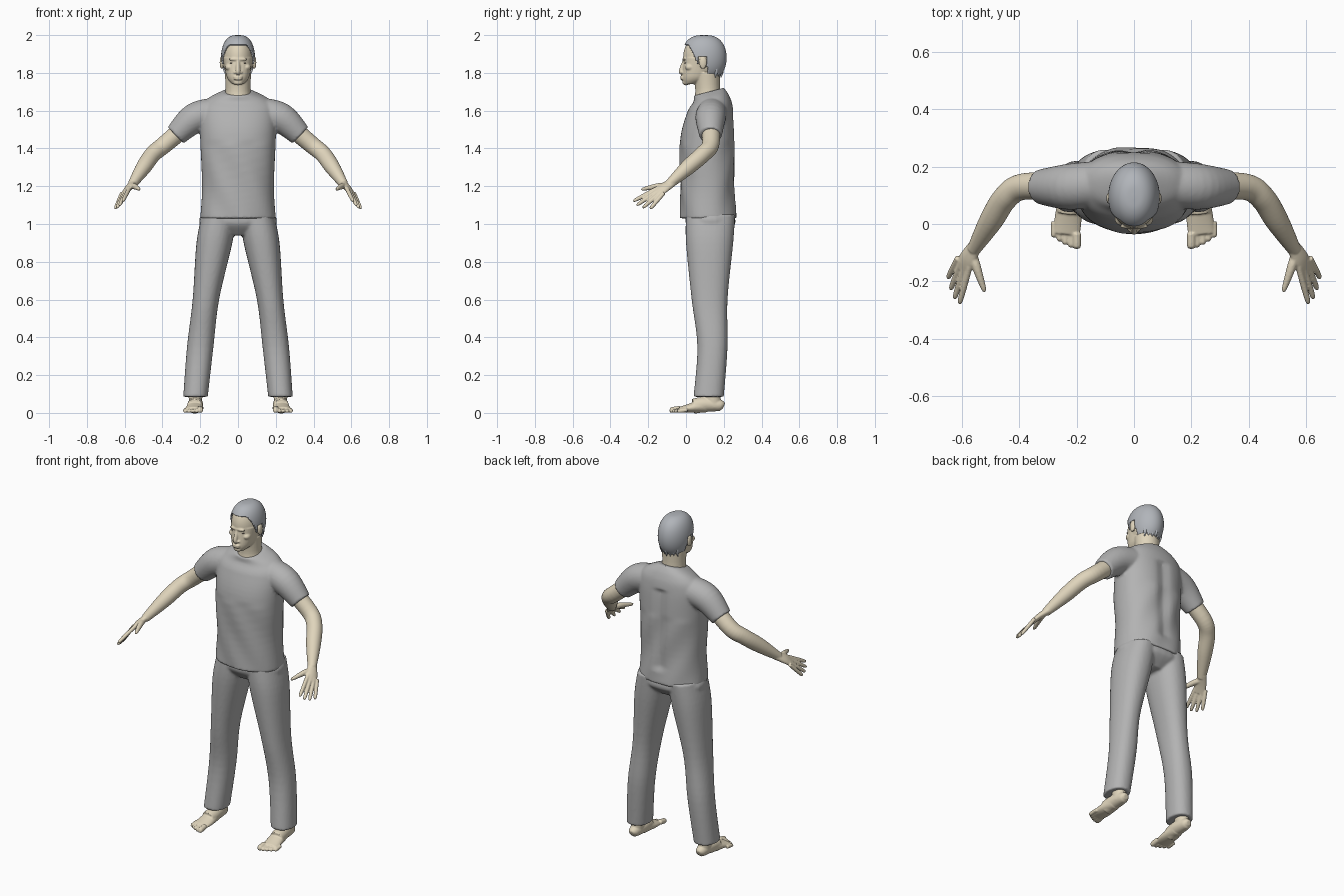
import bpy, bmesh, math
from mathutils import Vector, Matrix

cube = bpy.data.objects.get("Cube")
if cube:
    bpy.data.objects.remove(cube, do_unlink=True)


def material(name, color):
    mat = bpy.data.materials.new(name)
    mat.use_nodes = True
    mat.diffuse_color = (*color, 1)
    mat.node_tree.nodes["Principled BSDF"].inputs["Base Color"].default_value = (*color, 1)
    return mat


skin = material("pale skin", (.74, .66, .5))
cloth = material("grey cloth", (.45, .45, .45))
hair_grey = material("ash hair", (.44, .46, .49))
dark = material("dark eye", (.1, .08, .07))


def smooth_path(points, steps):
    """Catmull-Rom through tuples of position and radii."""
    path = []
    last = len(points) - 1
    for i in range(last):
        before, start = points[max(i - 1, 0)], points[i]
        end, after = points[i + 1], points[min(i + 2, last)]
        for j in range(steps):
            t = j / steps
            path.append([b + t / 2 * ((c - a) + t * (2 * a - 5 * b + 4 * c - d)
                                      + t * t * (3 * b - a - 3 * c + d))
                         for a, b, c, d in zip(before, start, end, after)])
    path.append(list(points[last]))
    return path


def signed_power(value, exponent):
    return math.copysign(abs(value) ** exponent, value)


def tube(bm, points, side=(1, 0, 0), upright=False, square=1, mirror=1, segments=32, steps=6):
    """Closed loft of rings: x, y, z, radius along side and, if not round, the other radius."""
    path = smooth_path(points, steps)
    rings = []
    for i, (x, y, z, *radii) in enumerate(path):
        previous, following = path[max(i - 1, 0)], path[min(i + 1, len(path) - 1)]
        along = Vector(following[:3]) - Vector(previous[:3])
        along = Vector((0, 0, 1)) if upright else along.normalized()
        u = Vector(side)
        u = (u - along * u.dot(along)).normalized()
        v = along.cross(u)
        ring = []
        for k in range(segments):
            angle = math.tau * k / segments
            co = (Vector((x, y, z))
                  + u * radii[0] * signed_power(math.cos(angle), square)
                  + v * radii[-1] * signed_power(math.sin(angle), square))
            ring.append(bm.verts.new((co.x * mirror, co.y, co.z)))
        rings.append(ring)
    for lower, upper in zip(rings, rings[1:]):
        for k in range(segments):
            bm.faces.new((lower[k - 1], lower[k], upper[k], upper[k - 1]))
    bm.faces.new(rings[0])
    bm.faces.new(rings[-1])


def section(z, left, right, front, back):
    """Upright ring from its bounds."""
    return ((left + right) / 2, (front + back) / 2, z, (right - left) / 2, (back - front) / 2)


def centred(z, half_width, front, back):
    return section(z, -half_width, half_width, front, back)


def ball(bm, centre, radii):
    bmesh.ops.create_uvsphere(bm, u_segments=20, v_segments=12, radius=1,
                              matrix=Matrix.Translation(centre) @ Matrix.Diagonal((*radii, 1)))


def finish(bm, name, mat, voxel=None):
    """Make the object; with a voxel size, melt its parts into one surface."""
    bmesh.ops.recalc_face_normals(bm, faces=bm.faces)
    for face in bm.faces:
        face.smooth = True
    mesh = bpy.data.meshes.new(name)
    bm.to_mesh(mesh)
    bm.free()
    mesh.materials.append(mat)
    obj = bpy.data.objects.new(name, mesh)
    bpy.context.collection.objects.link(obj)
    if voxel:
        remesh = obj.modifiers.new("blend", 'REMESH')
        remesh.mode = 'VOXEL'
        remesh.voxel_size = voxel
        remesh.use_smooth_shade = True
        soften = obj.modifiers.new("soften", 'SMOOTH')
        soften.iterations = 3
    return obj


FINE, COARSE = .004, .008
SIDES = {"left": 1, "right": -1}

# Shirt torso: collar slopes to the front, the spine is hollow, the cloth ripples
bm = bmesh.new()
tube(bm, [centred(*ring) for ring in (
    (1.03, .2, -.03, .27), (1.2, .19, -.03, .26), (1.45, .2, -.03, .26),
    (1.6, .2, .01, .25), (1.66, .16, .04, .23), (1.7, .08, .04, .2))],
    upright=True, square=.9, segments=64)
for vert in bm.verts:
    x, y, z = vert.co
    if z > 1.6:
        vert.co.z += (z - 1.6) * 2.6 * (y - .12)
    elif z > 1.1 and y > .15:
        vert.co.y -= .014 * math.exp(-(x / .035) ** 2)
    if z < 1.45:
        vert.co.y += .003 * math.sin(35 * x + 22 * z)
# Sleeves
for mirror in SIDES.values():
    tube(bm, [(.12, .14, 1.59, .08), (.23, .13, 1.56, .08), (.33, .13, 1.47, .06)],
         mirror=mirror)
finish(bm, "shirt", cloth, COARSE)

# Trousers: pelvis and two legs
bm = bmesh.new()
tube(bm, [centred(*ring) for ring in (
    (1.06, .19, 0, .25), (1, .2, 0, .26), (.94, .08, .05, .2))], upright=True, square=.9)
for mirror in SIDES.values():
    tube(bm, [section(*ring) for ring in (
        (1.05, .01, .19, 0, .26), (.9, .03, .22, 0, .25), (.6, .1, .24, .03, .22),
        (.35, .13, .27, .06, .22), (.085, .16, .29, .04, .2))],
        upright=True, square=.9, mirror=mirror)
finish(bm, "trousers", cloth, COARSE)


def skull(bm, pad, segments):
    """Full, slightly squared egg."""
    rings = []
    for i in range(-9, 10):
        angle = math.pi / 2 * i / 9.1
        girth = math.cos(angle) ** .7
        rings.append((0, .095, 1.88 + (.11 + pad) * math.sin(angle),
                      (.08 + pad) * girth, (.11 + pad) * girth))
    tube(bm, rings, upright=True, segments=segments)


# Head, face and neck
bm = bmesh.new()
skull(bm, 0, 48)
tube(bm, [centred(*ring) for ring in (
    (1.74, .03, -.01, .05), (1.78, .06, -.02, .13), (1.88, .08, -.01, .18))],
    upright=True, square=.9)
tube(bm, [(0, .12, 1.63, .085), (0, .115, 1.7, .066, .075)[:4], (0, .11, 1.8, .07)],
     upright=True)
ball(bm, (0, 0, 1.75), (.026, .02, .016))  # chin
tube(bm, [(0, -.008, 1.87, .008), (0, -.026, 1.81, .012), (0, -.02, 1.796, .008)])  # nose
for lip_height in (1.768, 1.779):
    ball(bm, (0, -.02, lip_height), (.024, .011, .006))
ball(bm, (0, -.008, 1.872), (.05, .011, .009))  # brow
for mirror in SIDES.values():
    ball(bm, (mirror * .016, -.016, 1.802), (.008, .01, .007))  # nostril
    ball(bm, (mirror * .046, .02, 1.83), (.022, .026, .018))  # cheek
    ball(bm, (mirror * .087, .09, 1.855), (.01, .02, .035))  # ear
finish(bm, "head_and_neck", skin, FINE)


def is_bare(point):
    """True on the face, around the ears and under the nape."""
    around_ear = abs(point.y - .09) < .022 and point.z < 1.885
    hairline = 1.945 - 2.2 * max(point.y - .02, 0)
    return around_ear or point.z < max(hairline, 1.785)


# Hair cap cut along a sloping hairline
bm = bmesh.new()
skull(bm, .002, 96)
bmesh.ops.recalc_face_normals(bm, faces=bm.faces)
bare = [face for face in bm.faces if is_bare(face.calc_center_median())]
bmesh.ops.delete(bm, geom=bare, context='FACES')
hair = finish(bm, "hair", hair_grey)
thickness = hair.modifiers.new("thickness", 'SOLIDIFY')
thickness.thickness = .008
thickness.offset = 1

# Loose locks at the nape
bm = bmesh.new()
for i in range(-3, 4):
    x, y = i * .018, .19 - abs(i) * .01
    tube(bm, [(x, y, 1.86, .012), (x, y, 1.81, .01), (x, y - .005, 1.775, .002)], segments=10)
finish(bm, "nape_locks", hair_grey)

# Eyes
bm = bmesh.new()
for mirror in SIDES.values():
    ball(bm, (mirror * .031, 0, 1.853), (.012, .008, .004))
finish(bm, "eyes", dark)

# Knuckles and fingertips of the index and little fingers
INDEX_KNUCKLE, INDEX_TIP = Vector((.58, -.17, 1.18)), Vector((.61, -.28, 1.12))
LITTLE_KNUCKLE, LITTLE_TIP = Vector((.62, -.13, 1.15)), Vector((.65, -.19, 1.08))
ACROSS = LITTLE_KNUCKLE - INDEX_KNUCKLE

for label, mirror in SIDES.items():
    # Arm and palm
    bm = bmesh.new()
    tube(bm, [(.26, .13, 1.53, .05), (.39, .13, 1.42, .046), (.45, .09, 1.37, .044),
              (.5, .01, 1.3, .041), (.56, -.09, 1.21, .024)], side=ACROSS, mirror=mirror)
    tube(bm, [(.55, -.07, 1.22, .024, .02), (.58, -.12, 1.19, .034, .017),
              (.6, -.16, 1.16, .035, .011)], side=ACROSS, mirror=mirror)
    # Fingers, the middle ones longest
    for i in range(4):
        knuckle = INDEX_KNUCKLE.lerp(LITTLE_KNUCKLE, i / 3)
        tip = INDEX_TIP.lerp(LITTLE_TIP, i / 3)
        reach = tip - knuckle
        tip += reach * .15 * math.sin(math.pi * i / 3)
        tube(bm, [(*(knuckle - reach * .2), .011), (*knuckle.lerp(tip, .5), .011),
                  (*knuckle.lerp(tip, .9), .009), (*tip, .003)], mirror=mirror, segments=16)
    # Thumb
    tube(bm, [(.565, -.1, 1.2, .015), (.55, -.15, 1.2, .016), (.525, -.225, 1.185, .009),
              (.52, -.235, 1.18, .003)], mirror=mirror, segments=16)
    finish(bm, label + "_arm", skin, FINE)

    # Foot and ankle
    bm = bmesh.new()
    tube(bm, [(.225, .2, .034, .014), (.225, .18, .04, .03, .036)[:4], (.225, .1, .045, .04),
              (.23, .04, .035, .04)], mirror=mirror)
    tube(bm, [(.225, .1, .04, .038, .038), (.23, .02, .025, .047, .024),
              (.235, -.035, .017, .046, .014)], mirror=mirror)
    tube(bm, [(.225, .145, .03, .034, .042), (.225, .135, .13, .038, .045)],
         upright=True, mirror=mirror)
    # Toes, shrinking outward
    for i in range(5):
        x, y = .2 + .02 * i, -.087 + .005 * i ** 1.5
        radius = .0105 if i else .015
        tube(bm, [(x, y + .055, radius * 1.5, radius), (x, y + .01, radius, radius),
                  (x, y, radius, radius * .4)], mirror=mirror, segments=16)
    finish(bm, label + "_foot", skin, FINE)
